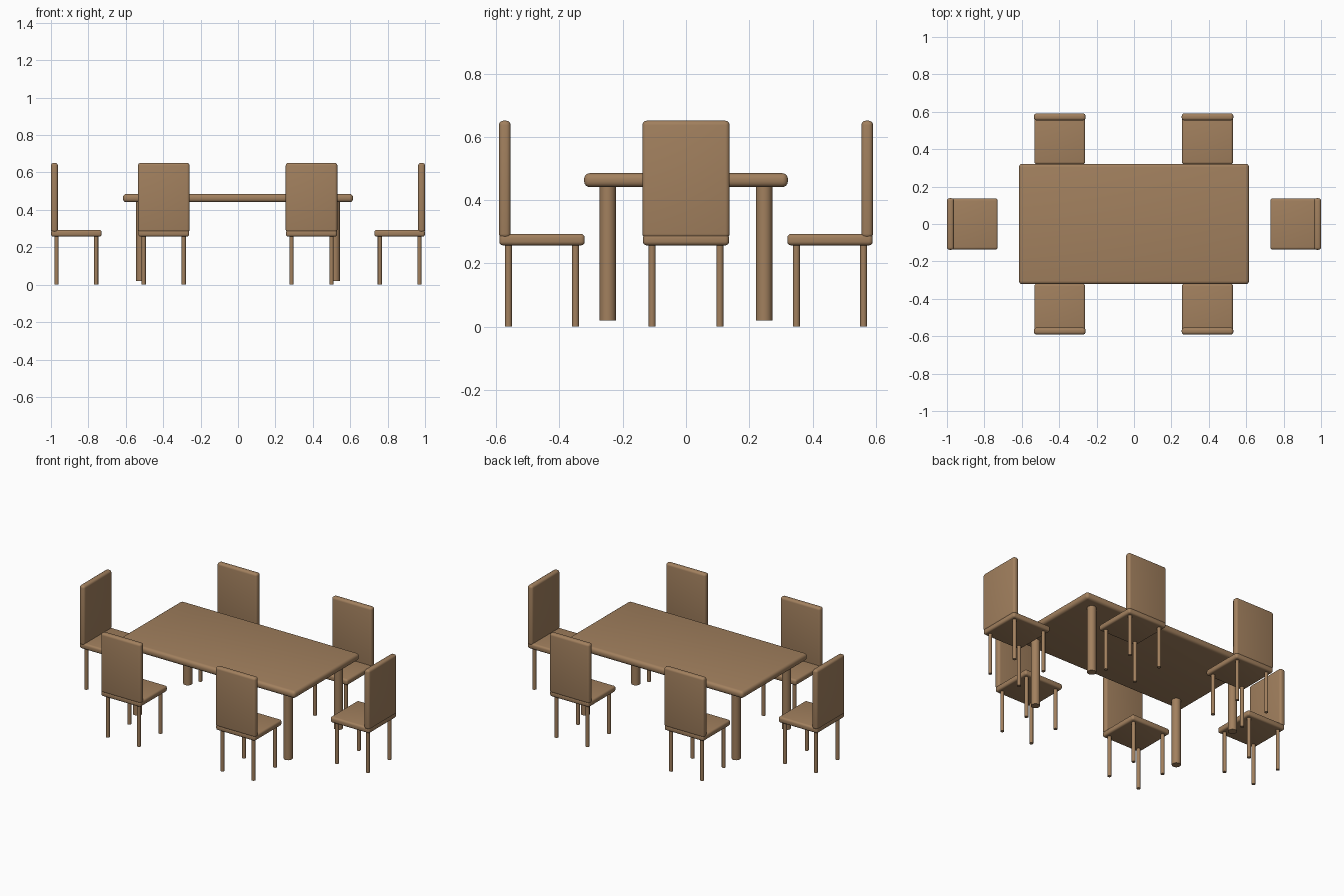
import bpy
from math import pi, radians
from mathutils import Matrix, Vector

cube = bpy.data.objects.get("Cube")
if cube:
    bpy.data.objects.remove(cube, do_unlink=True)

COLOUR = (0.36, 0.216, 0.112, 1)
wood = bpy.data.materials.new("brown wood")
wood.use_nodes = True
wood.diffuse_color = COLOUR
wood.node_tree.nodes["Principled BSDF"].inputs["Base Color"].default_value = COLOUR


def finish(obj, name, place):
    obj.name = name
    obj.data.materials.append(wood)
    bpy.ops.object.shade_smooth_by_angle(angle=radians(40))
    obj.matrix_world = place @ obj.matrix_world


def board(name, lo, hi, bevel, place=Matrix()):
    """Rounded slab between two opposite corners."""
    lo, hi = Vector(lo), Vector(hi)
    bpy.ops.mesh.primitive_cube_add(size=1)
    obj = bpy.context.object
    obj.data.transform(Matrix.Translation((lo + hi) / 2) @ Matrix.Diagonal((*(hi - lo), 1)))
    mod = obj.modifiers.new("rounded edges", "BEVEL")
    mod.width = bevel
    mod.segments = 4
    bpy.ops.object.modifier_apply(modifier=mod.name)
    finish(obj, name, place)


def legs(name, dx, dy, radius, bottom, top, place=Matrix()):
    """Four round legs, mirrored in both directions."""
    for x, side in ((-dx, "right"), (dx, "left")):
        for y, end in ((-dy, "front"), (dy, "back")):
            bpy.ops.mesh.primitive_cylinder_add(
                vertices=20, radius=radius, depth=top - bottom)
            obj = bpy.context.object
            obj.data.transform(Matrix.Translation((x, y, (top + bottom) / 2)))
            finish(obj, f"{name}_{end}_{side}", place)


def chair(name, x, y, angle):
    """Chair whose backrest lies on its local -y side."""
    place = Matrix.Translation((x, y, 0)) @ Matrix.Rotation(angle, 4, "Z")
    board(name + "_seat", (-0.136, -0.135, 0.257), (0.136, 0.135, 0.293), 0.012, place)
    board(name + "_backrest", (-0.138, -0.136, 0.28), (0.138, -0.099, 0.651), 0.014, place)
    legs(name + "_leg", 0.107, 0.106, 0.011, 0, 0.262, place)


# Table
board("tabletop", (-0.615, -0.322, 0.441), (0.615, 0.322, 0.485), 0.018)
legs("table_leg", 0.519, 0.247, 0.026, 0.02, 0.442)

# Chairs along the two long sides
for x, side in ((-0.397, "right"), (0.393, "left")):
    chair(f"front_{side}_chair", x, -0.455, 0)
    chair(f"back_{side}_chair", x, 0.455, pi)

# Chairs at the two ends
chair("left_end_chair", 0.864, 0, pi / 2)
chair("right_end_chair", -0.864, 0, -pi / 2)
